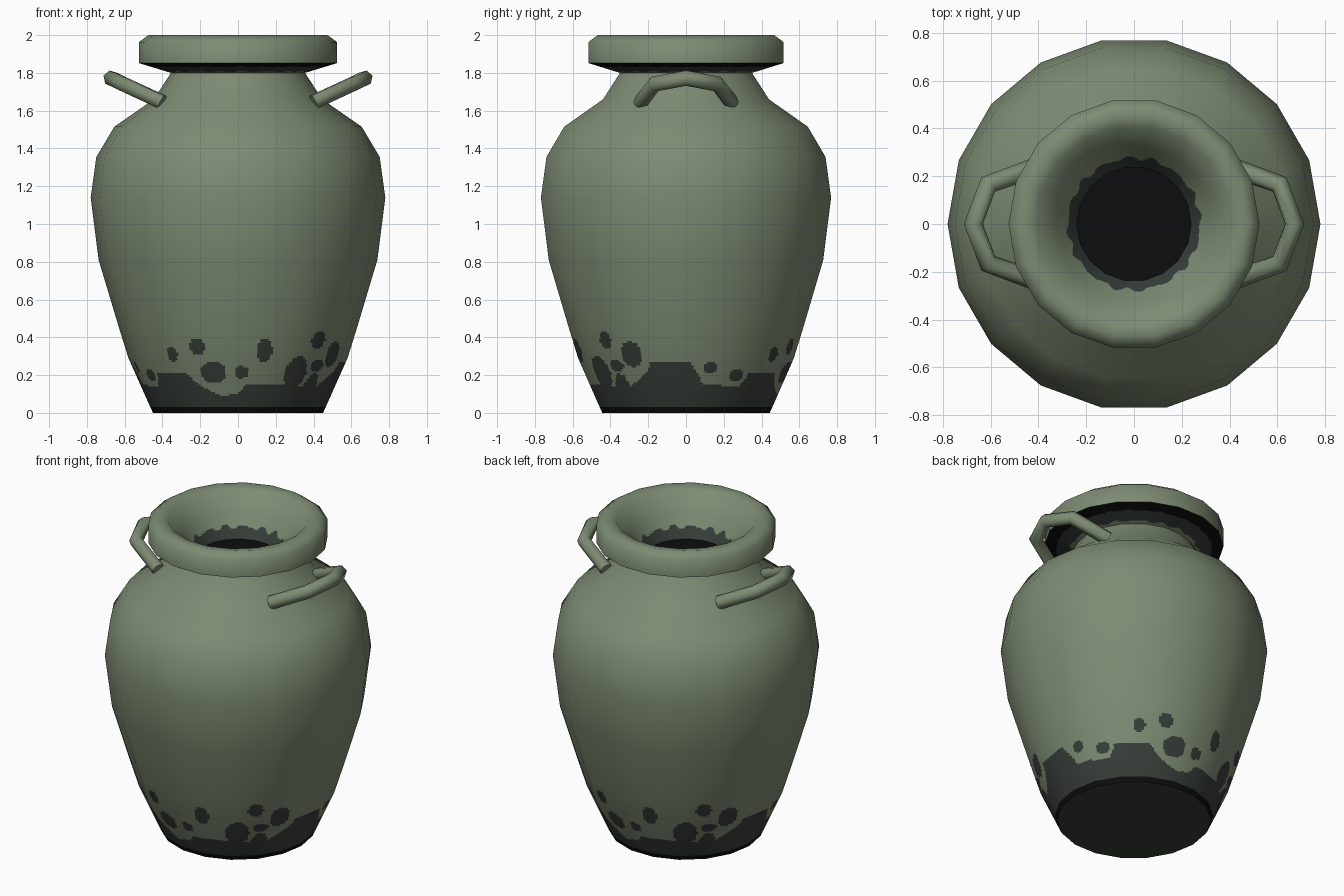
import bpy, bmesh, math
from mathutils import Vector

if "Cube" in bpy.data.objects:
    bpy.data.objects.remove(bpy.data.objects["Cube"])

SIDES, SUB = 18, 14          # polygon sides, fine columns per side (for ragged paint edges)


def material(name, rgb):
    m = bpy.data.materials.new(name)
    m.diffuse_color = (*rgb, 1)
    m.use_nodes = True
    m.node_tree.nodes["Principled BSDF"].inputs["Base Color"].default_value = m.diffuse_color
    return m


MATS = [material("sage_green", (0.205, 0.258, 0.170)),
        material("dark_grey", (0.038, 0.048, 0.041)),
        material("black", (0.004, 0.004, 0.004))]
GREEN, GREY, BLACK = 0, 1, 2


def add_object(name, bm):
    me = bpy.data.meshes.new(name)
    bm.to_mesh(me)
    bm.free()
    for m in MATS:
        me.materials.append(m)
    ob = bpy.data.objects.new(name, me)
    bpy.context.collection.objects.link(ob)
    return ob


def lathe(name, profile, rule):
    """Revolve (r, z, steps) points into an 18-sided surface, painted by rule."""
    # normals of the profile corners, averaged between neighbouring spans
    spans = [Vector((b[1] - a[1], a[0] - b[0])).normalized() for a, b in zip(profile, profile[1:])]
    corner = [spans[0]] + [(a + b).normalized() for a, b in zip(spans, spans[1:])] + [spans[-1]]
    rows = [(profile[0][0], profile[0][1], corner[0])]
    for k, (r, z, n) in enumerate(profile[1:]):
        r0, z0, _ = profile[k]
        for i in range(1, n + 1):
            t = i / n
            rows.append((r0 + (r - r0) * t, z0 + (z - z0) * t, corner[k].lerp(corner[k + 1], t)))
    bm = bmesh.new()
    normals, grid = [], []
    cols = SIDES * SUB
    for r, z, nrm in rows:
        ring = []
        for c in range(cols):
            s, t = c // SUB, (c % SUB) / SUB
            a, b = (2 * math.pi * q / SIDES for q in (s, s + 1))
            x = math.cos(a) * (1 - t) + math.cos(b) * t
            y = math.sin(a) * (1 - t) + math.sin(b) * t
            ring.append(bm.verts.new((r * x, r * y, z)))
            d = Vector((x, y)).normalized()
            normals.append(Vector((d.x * nrm.x, d.y * nrm.x, nrm.y)).normalized())
        grid.append(ring)
    for j in range(len(rows) - 1):
        for c in range(cols):
            e = (c + 1) % cols
            f = bm.faces.new((grid[j][c], grid[j][e], grid[j + 1][e], grid[j + 1][c]))
            f.smooth = True
            p = f.calc_center_median()
            angle = math.degrees(math.atan2(p.x, -p.y)) % 180   # paint repeats every half turn
            f.material_index = rule(angle, math.hypot(p.x, p.y), p.z)
    ob = add_object(name, bm)
    ob.data.normals_split_custom_set_from_vertices(normals)
    return ob


def disc(name, r, z, mat, down=False):
    bm = bmesh.new()
    vs = [bm.verts.new((r * math.cos(2 * math.pi * i / SIDES), r * math.sin(2 * math.pi * i / SIDES), z))
          for i in range(SIDES)]
    bm.faces.new(vs[::-1] if down else vs).material_index = mat
    add_object(name, bm)


# paint around the foot: upper edge as (angle, height), loose spots as (angle, z, half width, half height)
EDGE = [(0, .10), (5, .15), (33, .15), (42, .14), (47, .21), (52, .20), (55, .14), (62, .18), (67, .21),
        (71, .27), (92, .27), (96, .22), (100, .15), (124, .14), (128, .21), (149, .21), (158, .14),
        (169, .09), (180, .10)]
SPOTS = [(143, .31, .037, .038), (158.5, .35, .043, .045), (166, .215, .07, .058), (2, .215, .038, .032),
         (13.7, .33, .045, .06), (34.5, .215, .073, .083), (45, .385, .046, .043), (49, .25, .05, .03),
         (60, .31, .065, .068), (103.6, .24, .035, .032), (120, .20, .045, .03)]


def foot_paint(a, r, z):
    if z < 0.03:
        return BLACK
    for (a0, h0), (a1, h1) in zip(EDGE, EDGE[1:]):
        if a0 <= a <= a1 and z < h0 + (h1 - h0) * (a - a0) / (a1 - a0):
            return GREY
    for sa, sz, w, h in SPOTS:
        da = (a - sa + 90) % 180 - 90
        if (math.radians(da) * r / w) ** 2 + ((z - sz) / h) ** 2 < 1:
            return GREY
    return GREEN


def ripple(a, n):
    q = math.radians(a)
    return 0.65 * math.sin(n * q) + 0.35 * math.sin((n + 6) * q + 1)


def under_paint(a, r, z):
    if r > 0.455 + 0.004 * ripple(a, 30):
        return BLACK
    return GREY if r > 0.375 + 0.01 * ripple(a, 18) else GREEN


def mouth_paint(a, r, z):
    return GREY if z < 1.87 and r < 0.277 + 0.010 * ripple(a, 16) else GREEN


# body wall, from foot to neck
lathe("body", [(.45, 0, 1), (.464, .03, 1), (.58, .29, 26), (.63, .45, 16), (.738, .81, 1), (.78, 1.14, 1),
               (.75, 1.355, 1), (.655, 1.515, 1), (.446, 1.66, 1), (.355, 1.80, 1)], foot_paint)
# underside of the rim
lathe("rim_underside", [(.355, 1.80, 1), (.525, 1.852, 20)], under_paint)
# rim and funnel-shaped mouth
lathe("rim_and_mouth", [(.525, 1.852, 1), (.525, 1.963, 1), (.474, 2.0, 1), (.41, 1.985, 1),
                        (.325, 1.88, 1), (.24, 1.745, 20)], mouth_paint)
disc("mouth_bottom", .24, 1.745, BLACK)
disc("base", .45, 0, GREY, down=True)

# two loop handles on the shoulders
PATH = [(.40, -.24, 1.645), (.61, -.165, 1.742), (.672, 0, 1.772), (.61, .165, 1.742), (.40, .24, 1.645)]
for name, side in (("right_handle", 1), ("left_handle", -1)):
    cu = bpy.data.curves.new(name, 'CURVE')
    cu.dimensions = '3D'
    cu.bevel_depth = 0.042
    cu.bevel_resolution = 1
    cu.use_fill_caps = True
    sp = cu.splines.new('POLY')
    sp.points.add(len(PATH) - 1)
    for pt, (x, y, z) in zip(sp.points, PATH):
        pt.co = (x * side, y * side, z, 1)
    cu.materials.append(MATS[GREEN])
    ob = bpy.data.objects.new(name, cu)
    bpy.context.collection.objects.link(ob)
    bpy.ops.object.select_all(action='DESELECT')
    ob.select_set(True)
    bpy.context.view_layer.objects.active = ob
    bpy.ops.object.convert(target='MESH')
    bpy.ops.object.shade_smooth_by_angle(angle=math.radians(65))
